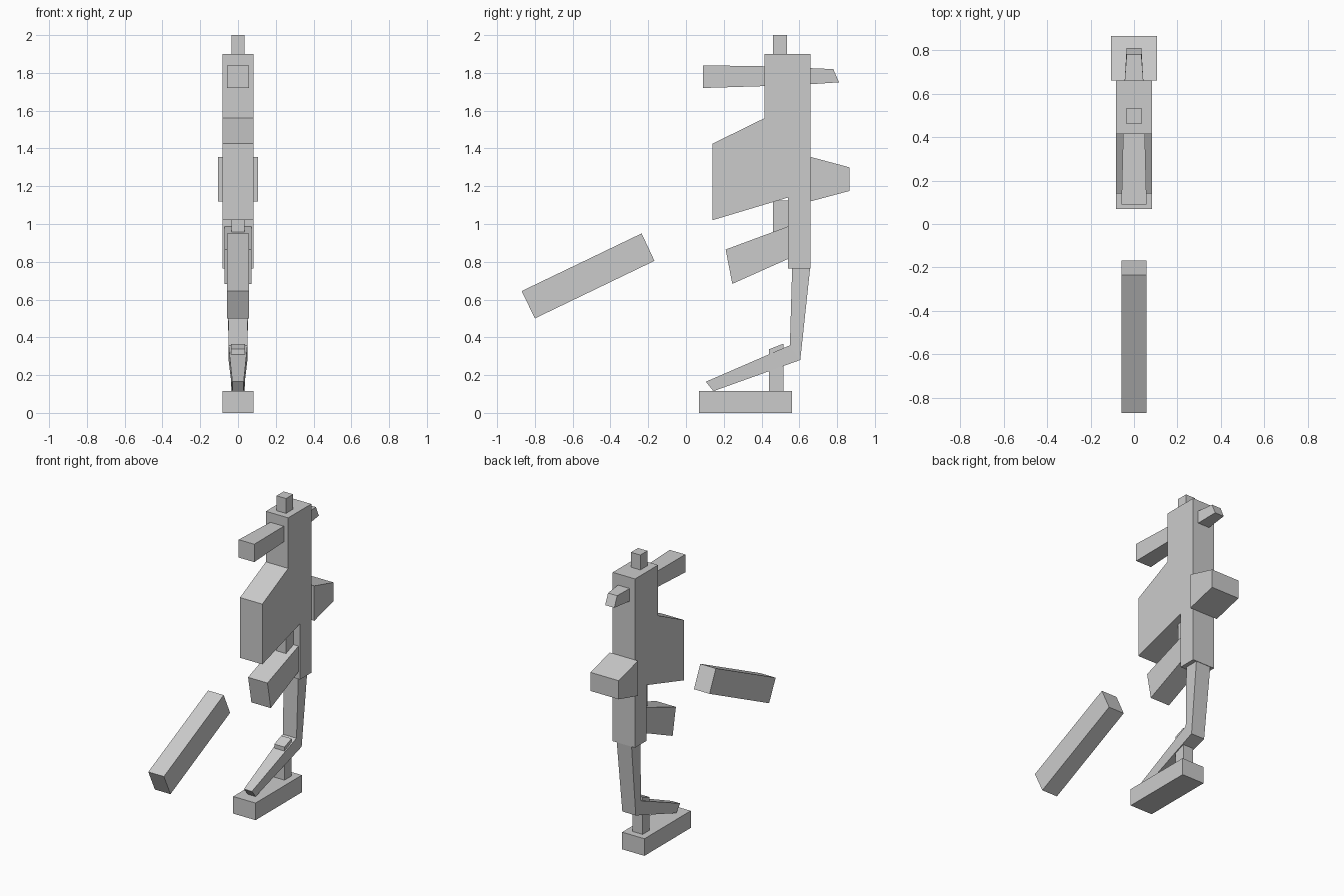
import bpy, bmesh

cube = bpy.data.objects.get("Cube")
if cube:
    bpy.data.objects.remove(cube, do_unlink=True)

grey = bpy.data.materials.new("plain grey")
grey.use_nodes = True
COLOUR = (0.6, 0.6, 0.6, 1)
grey.diffuse_color = COLOUR
grey.node_tree.nodes["Principled BSDF"].inputs["Base Color"].default_value = COLOUR


def finish(name, bm):
    bmesh.ops.recalc_face_normals(bm, faces=bm.faces)
    mesh = bpy.data.meshes.new(name)
    bm.to_mesh(mesh)
    bm.free()
    mesh.materials.append(grey)
    obj = bpy.data.objects.new(name, mesh)
    bpy.context.collection.objects.link(obj)
    return obj


def prism(name, half, profile):
    """Side profile of (y, z) points extruded evenly across x."""
    bm = bmesh.new()
    face = bm.faces.new([bm.verts.new((-half, y, z)) for y, z in profile])
    ext = bmesh.ops.extrude_face_region(bm, geom=[face])["geom"]
    verts = [v for v in ext if isinstance(v, bmesh.types.BMVert)]
    bmesh.ops.translate(bm, verts=verts, vec=(2 * half, 0, 0))
    return finish(name, bm)


def loft(name, *sections):
    """Tapered bar through rectangles given as (edge a, edge b, half width)."""
    bm = bmesh.new()
    rings = [[bm.verts.new((x, y, z)) for x, (y, z) in
              ((-h, a), (h, a), (h, b), (-h, b))] for a, b, h in sections]
    for r, s in zip(rings, rings[1:]):
        for i in range(4):
            j = (i + 1) % 4
            bm.faces.new((r[i], r[j], s[j], s[i]))
    bm.faces.new(rings[0])
    bm.faces.new(rings[-1])
    return finish(name, bm)


def block(name, half, y0, y1, z0, z1):
    return prism(name, half, [(y0, z0), (y1, z0), (y1, z1), (y0, z1)])


# Torso: tall column with a bulging front
prism("body", 0.083, [(0.415, 1.9), (0.66, 1.9), (0.66, 0.765), (0.54, 0.765),
                      (0.54, 1.14), (0.14, 1.02), (0.14, 1.425), (0.415, 1.56)])
block("top_stud", 0.035, 0.46, 0.535, 1.9, 2.0)

# Upper projections
loft("front_snout", ((0.09, 1.84), (0.09, 1.72), 0.058),
     ((0.415, 1.835), (0.415, 1.73), 0.05))
loft("rear_hook", ((0.66, 1.825), (0.66, 1.74), 0.043),
     ((0.78, 1.82), (0.81, 1.75), 0.034))
loft("back_pack", ((0.66, 1.355), (0.66, 1.12), 0.105),
     ((0.865, 1.3), (0.865, 1.175), 0.105))

# Parts below the torso
block("hip_link", 0.035, 0.46, 0.54, 0.95, 1.125)
prism("thigh_stub", 0.072, [(0.54, 0.987), (0.21, 0.865), (0.245, 0.683), (0.54, 0.815)])

# Bent leg running into the forward lever
loft("leg_and_lever", ((0.562, 0.765), (0.657, 0.765), 0.055),
     ((0.55, 0.358), (0.605, 0.28), 0.05),
     ((0.105, 0.165), (0.145, 0.115), 0.03))
prism("ankle_post", 0.038, [(0.44, 0.115), (0.515, 0.115), (0.515, 0.366), (0.44, 0.337)])
block("foot_base", 0.083, 0.068, 0.56, 0.0, 0.115)

# Loose tilted bar in front
prism("loose_bar", 0.058, [(-0.235, 0.95), (-0.167, 0.805), (-0.80, 0.50), (-0.87, 0.645)])
